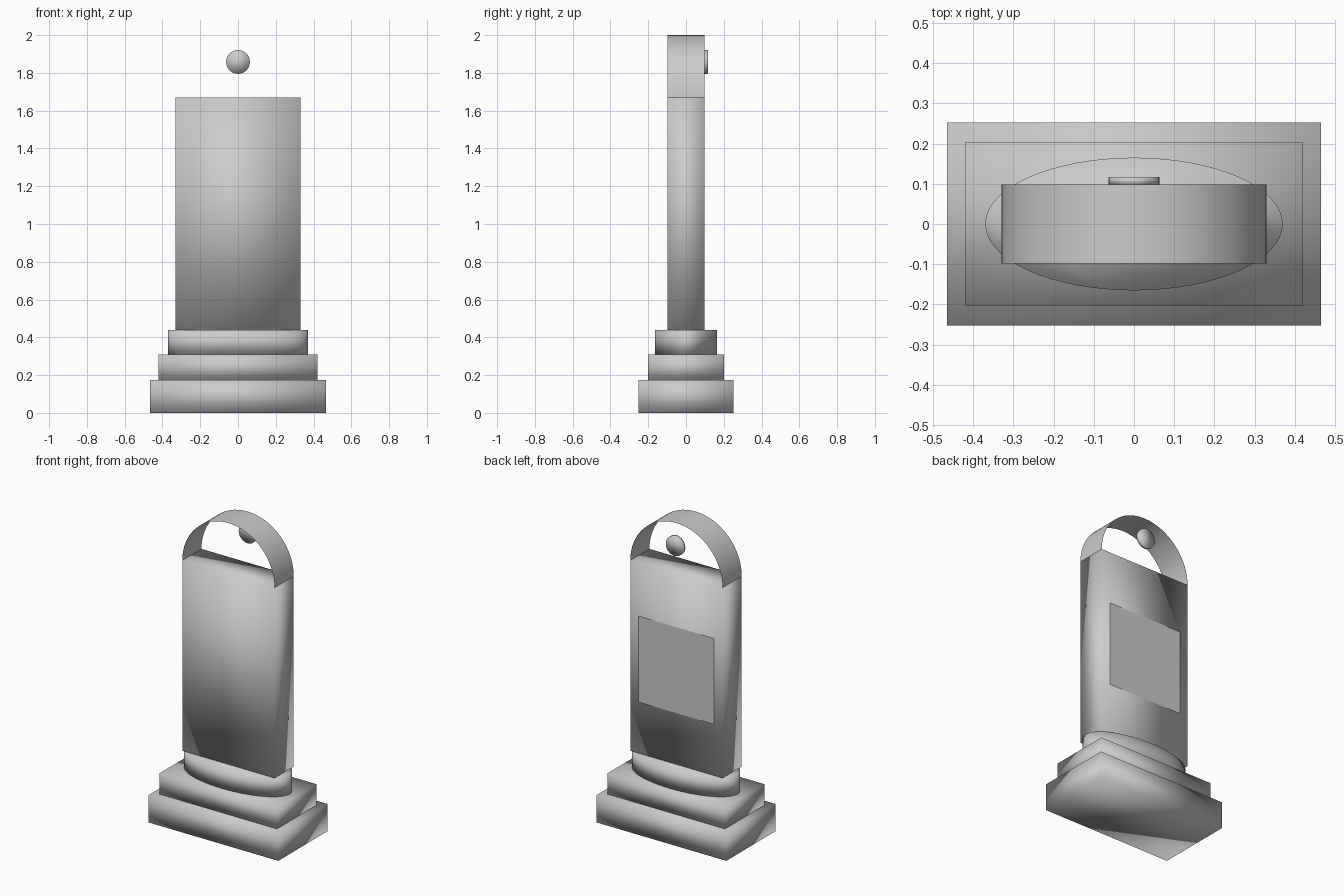
import bpy
import math

cube = bpy.data.objects.get("Cube")
if cube:
    bpy.data.objects.remove(cube, do_unlink=True)

GREY = (0.6, 0.6, 0.6, 1)
stone = bpy.data.materials.new("stone grey")
stone.use_nodes = True
stone.diffuse_color = GREY
stone.node_tree.nodes["Principled BSDF"].inputs["Base Color"].default_value = GREY


def finish(name):
    """Name the active part, apply its transform, shade and colour it."""
    obj = bpy.context.object
    obj.name = name
    bpy.ops.object.transform_apply(location=False, rotation=True, scale=True)
    bpy.ops.object.shade_smooth()
    obj.data.materials.append(stone)
    return obj


def block(name, half_x, half_y, z0, z1):
    bpy.ops.mesh.primitive_cube_add(size=2, location=(0, 0, (z0 + z1) / 2))
    bpy.context.object.scale = (half_x, half_y, (z1 - z0) / 2)
    return finish(name)


# Stepped plinth
block("lower_step", 0.465, 0.252, 0, 0.175)
block("middle_step", 0.42, 0.202, 0.175, 0.31)
bpy.ops.mesh.primitive_cylinder_add(vertices=64, radius=1, depth=0.13, location=(0, 0, 0.375))
bpy.context.object.scale = (0.37, 0.165, 1)
finish("oval_step")

# Upright slab
RADIUS, HALF_DEPTH, TOP = 0.33, 0.098, 1.67
block("slab", RADIUS, HALF_DEPTH, 0.44, TOP)

# Open arch: a thin half-round band on top of the slab
SEGMENTS = 32
verts, faces = [], []
for i in range(SEGMENTS + 1):
    a = math.pi * i / SEGMENTS
    for y in (-HALF_DEPTH, HALF_DEPTH):
        verts.append((RADIUS * math.cos(a), y, TOP + RADIUS * math.sin(a)))
for i in range(SEGMENTS):
    k = 2 * i
    faces.append((k, k + 1, k + 3, k + 2))
mesh = bpy.data.meshes.new("arch_band")
mesh.from_pydata(verts, [], faces)
mesh.polygons.foreach_set("use_smooth", [True] * SEGMENTS)
mesh.materials.append(stone)
arch = bpy.data.objects.new("arch_band", mesh)
bpy.context.collection.objects.link(arch)

# Small round boss in the arch opening
bpy.ops.mesh.primitive_cylinder_add(vertices=32, radius=0.063, depth=0.02,
                                    location=(0, 0.107, 1.858),
                                    rotation=(math.pi / 2, 0, 0))
finish("round_boss")

# Flat plaque on the back
bpy.ops.mesh.primitive_plane_add(size=1, location=(0, HALF_DEPTH + 0.002, 1.05),
                                 rotation=(-math.pi / 2, 0, 0))
bpy.context.object.scale = (0.54, 0.555, 1)
finish("back_plaque")
